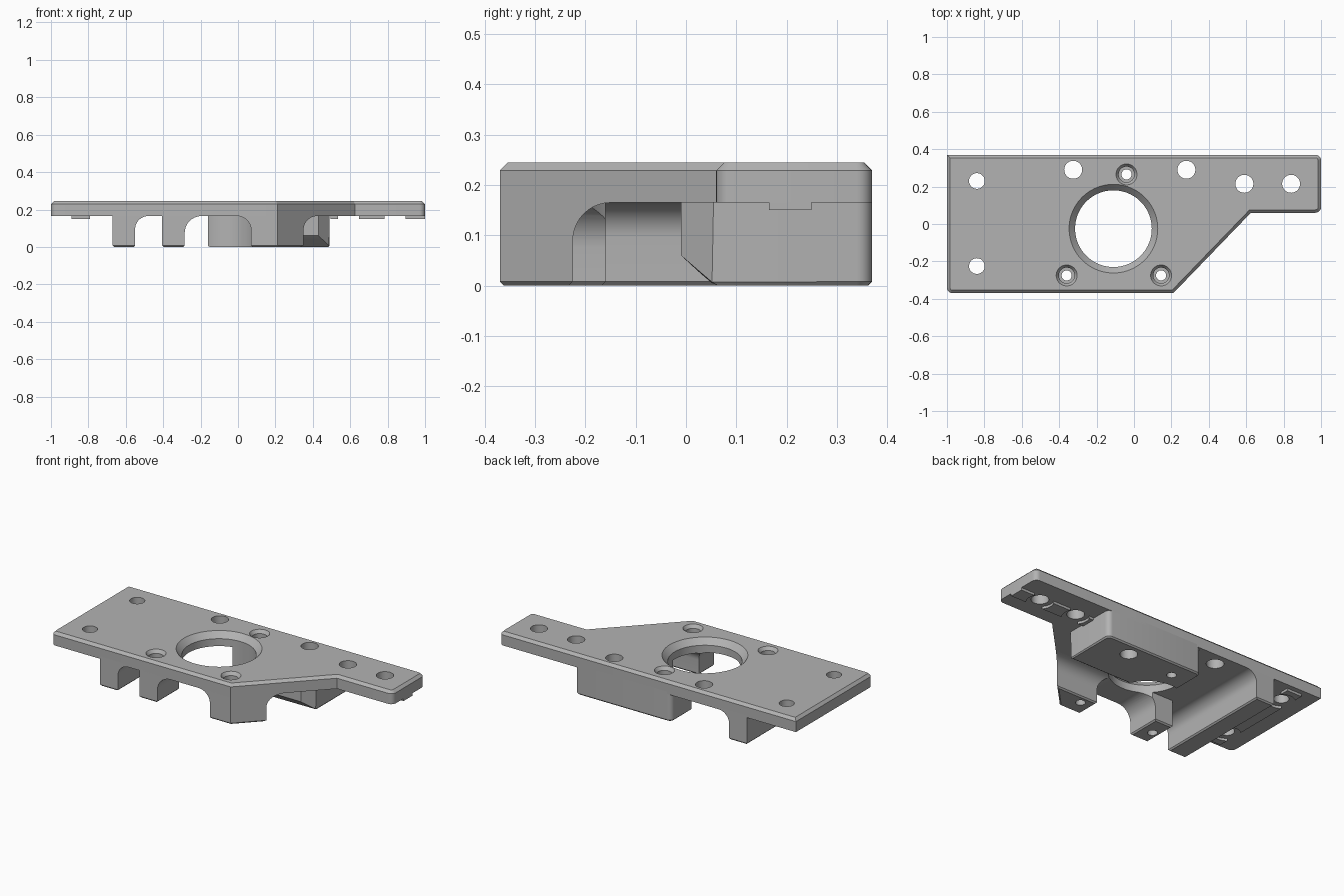
import bpy, bmesh, math
from mathutils import Vector

old = bpy.data.objects.get("Cube")
if old:
    bpy.data.objects.remove(old, do_unlink=True)

grey = bpy.data.materials.new("matte_grey")
grey.use_nodes = True
grey.diffuse_color = (0.45, 0.45, 0.45, 1)
grey.node_tree.nodes["Principled BSDF"].inputs["Base Color"].default_value = (0.45, 0.45, 0.45, 1)

TOP, UNDER, ROOT = 0.245, 0.165, 0.18
FRONT, BACK = -0.37, 0.37


def make(name, bm):
    bmesh.ops.recalc_face_normals(bm, faces=bm.faces)
    mesh = bpy.data.meshes.new(name)
    bm.to_mesh(mesh)
    bm.free()
    mesh.materials.append(grey)
    obj = bpy.data.objects.new(name, mesh)
    bpy.context.collection.objects.link(obj)
    return obj


def prism(name, points, lo, hi, axis="z", rounded=(), radius=0.03):
    """Extrude a 2D outline along an axis, rounding the chosen corners."""
    place = {"z": lambda u, v, w: (u, v, w),
             "y": lambda u, v, w: (u, w, v),
             "x": lambda u, v, w: (w, u, v)}[axis]
    bm = bmesh.new()
    rings = [[bm.verts.new(place(u, v, w)) for u, v in points] for w in (lo, hi)]
    n = len(points)
    bm.faces.new(rings[0])
    bm.faces.new(rings[1])
    for i in range(n):
        j = (i + 1) % n
        bm.faces.new((rings[0][i], rings[0][j], rings[1][j], rings[1][i]))
    bmesh.ops.recalc_face_normals(bm, faces=bm.faces)
    if rounded:
        edges = [bm.edges.get((rings[0][i], rings[1][i])) for i in rounded]
        bmesh.ops.bevel(bm, geom=edges, offset=radius, segments=6, profile=0.5, affect="EDGES")
    return make(name, bm)


def chamfer(obj, level, size):
    """Chamfer the rim lying at one height."""
    bm = bmesh.new()
    bm.from_mesh(obj.data)
    edges = [e for e in bm.edges
             if all(abs(v.co.z - level) < 1e-4 for v in e.verts)
             and len(e.link_faces) == 2 and e.calc_face_angle() > 0.3]
    bmesh.ops.bevel(bm, geom=edges, offset=size, segments=1, affect="EDGES")
    bm.to_mesh(obj.data)
    bm.free()


def lathe(rings, x, y, n=48):
    """Round cutter made from (radius, height) rings."""
    bm = bmesh.new()
    loops = [[bm.verts.new((x + r * math.cos(math.tau * k / n),
                            y + r * math.sin(math.tau * k / n), z)) for k in range(n)]
             for r, z in rings]
    bm.faces.new(loops[0])
    bm.faces.new(loops[-1])
    for a, b in zip(loops, loops[1:]):
        for k in range(n):
            m = (k + 1) % n
            bm.faces.new((a[k], a[m], b[m], b[k]))
    return make("cutter", bm)


def combine(obj, tool, operation):
    mod = obj.modifiers.new("cut", "BOOLEAN")
    mod.operation, mod.solver, mod.object = operation, "EXACT", tool
    bpy.context.view_layer.update()
    graph = bpy.context.evaluated_depsgraph_get()
    mesh = bpy.data.meshes.new_from_object(obj.evaluated_get(graph))
    obj.modifiers.clear()
    obj.data = mesh


def discard(obj):
    bpy.data.objects.remove(obj, do_unlink=True)


def intersect(obj, *tools):
    for tool in tools:
        combine(obj, tool, "INTERSECT")
        discard(tool)
    return obj


def fillet(corner, radius, side):
    """Concave curve from a wall at corner up to the underside."""
    steps = [math.pi / 2 * k / 10 for k in range(11)]
    return [(corner + side * radius * (1 - math.cos(t)),
             UNDER - radius + radius * math.sin(t)) for t in steps]


def wall_profile(plain, curved, radius):
    side = 1 if curved > plain else -1
    curve = fillet(curved, radius, side)
    return [(plain, ROOT), (plain, 0), (curved, 0)] + curve + [(curve[-1][0], ROOT)]


# Mounting plate with chamfered upper rim
outline = [(-1, BACK), (-1, FRONT), (0.21, FRONT), (0.625, 0.06), (1, 0.06), (1, BACK)]
plate = prism("mounting_plate", outline, UNDER, TOP, rounded=(1, 4, 5))
chamfer(plate, TOP, 0.016)

# Long wall and short front post
side_wall = prism("side_wall", wall_profile(-0.67, -0.55, 0.07), FRONT, BACK, "y")
front_post = prism("front_post", wall_profile(-0.405, -0.285, 0.09), FRONT, -0.16, "y")

# Angled corner post, curved on two sides
corner_post = prism("corner_post", wall_profile(0.6, 0.07, 0.075), FRONT, 0, "y")
intersect(corner_post,
          prism("tool", wall_profile(FRONT, -0.225, 0.075), -0.2, 0.8, "x"),
          prism("tool", outline, -0.1, 0.3))

# Rear block with sloped front
rear_block = prism("rear_block",
                   [(-0.16, BACK), (0.49, BACK), (0.49, 0.055), (0.43, -0.01), (-0.16, -0.01)],
                   0, ROOT, rounded=(0, 1))
intersect(rear_block,
          prism("tool", [(-0.01, 0.3), (-0.01, 0.06), (0.055, 0), (0.055, -0.1),
                         (0.5, -0.1), (0.5, 0.3)], -0.5, 0.8, "x"))

legs = [side_wall, front_post, corner_post, rear_block]
for leg in legs:
    chamfer(leg, 0, 0.008)

# Locating ribs under both ends
arm_rib = prism("arm_rib", [(0.495, 0.165), (1, 0.165), (1, 0.25), (0.495, 0.25)], 0.15, UNDER + 0.005)
end_rib = prism("end_rib", [(-0.89, -0.34), (-0.79, -0.34), (-0.79, 0.34), (-0.89, 0.34)],
                0.15, UNDER + 0.005)
bolts = [(0.59, 0.215), (0.84, 0.215), (-0.84, 0.23), (-0.84, -0.225)]
for x, y in bolts:
    tool = lathe([(0.075, 0.1), (0.075, 0.3)], x, y)
    combine(arm_rib if x > 0 else end_rib, tool, "DIFFERENCE")
    discard(tool)

# Large bore, plain holes and countersunk screw holes
cutters = [lathe([(0.205, -0.1), (0.205, 0.21), (0.237, TOP), (0.237, 0.3)], -0.11, -0.025, 96)]
for x, y in bolts + [(-0.325, 0.29), (0.28, 0.29)]:
    r = 0.042 if x < -0.5 else 0.048
    cutters.append(lathe([(r, -0.1), (r, 0.3)], x, y))
for x, y in [(-0.36, -0.275), (0.145, -0.275), (-0.04, 0.265)]:
    cutters.append(lathe([(0.027, -0.1), (0.027, 0.14), (0.042, 0.14), (0.042, 0.225),
                          (0.056, TOP), (0.056, 0.3)], x, y))
for part in [plate] + legs:
    for tool in cutters:
        box = [part.matrix_world @ Vector(c) for c in part.bound_box]
        at = tool.data.vertices[0].co
        if min(c.x for c in box) - 0.5 < at.x < max(c.x for c in box) + 0.5:
            combine(part, tool, "DIFFERENCE")
for tool in cutters:
    discard(tool)

# Smooth curved walls, keep edges crisp
for part in [plate, arm_rib, end_rib] + legs:
    bpy.ops.object.select_all(action="DESELECT")
    part.select_set(True)
    bpy.context.view_layer.objects.active = part
    bpy.ops.object.shade_smooth_by_angle(angle=math.radians(25))
